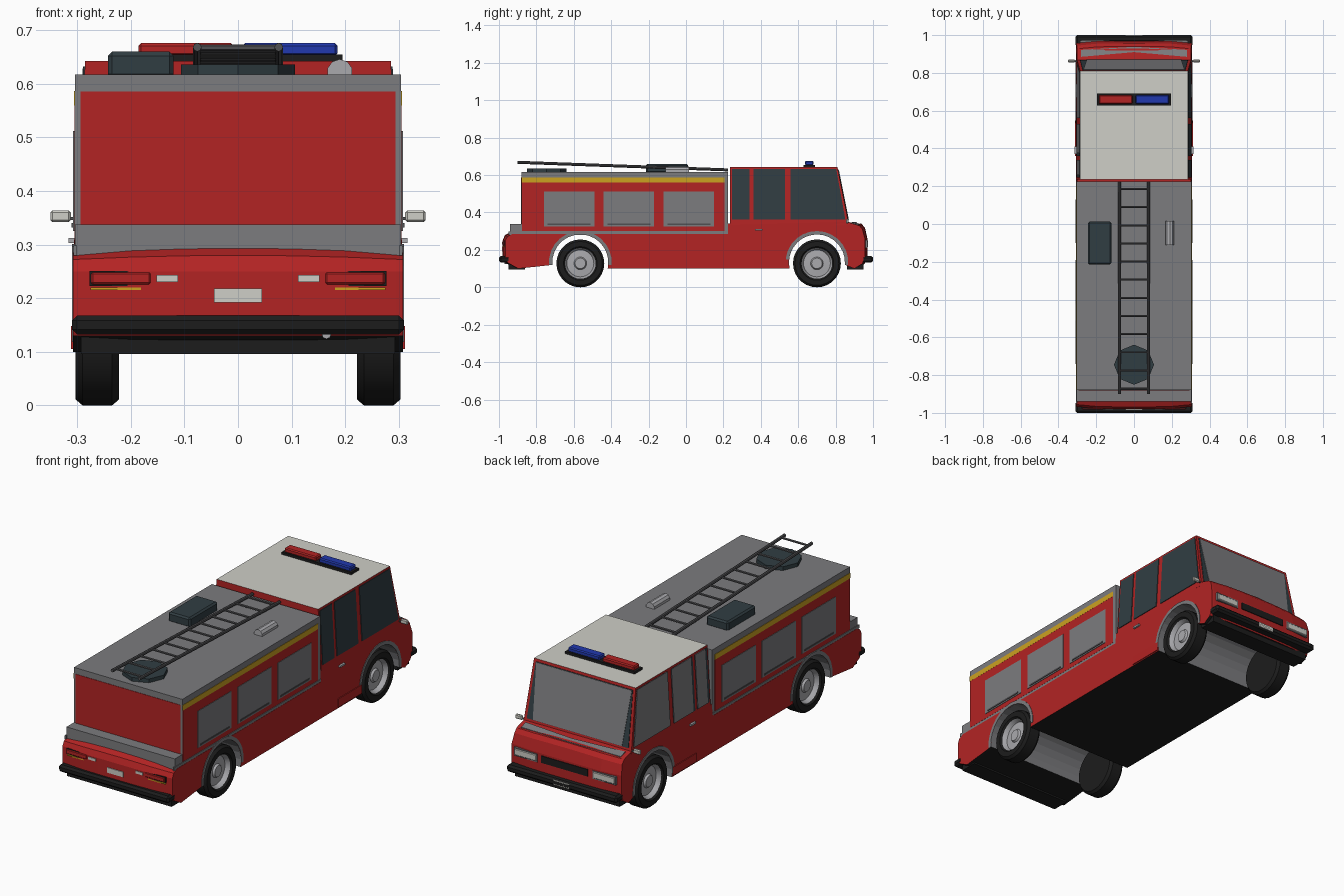
import bpy, bmesh, math
from mathutils import Vector, Matrix

cube = bpy.data.objects.get("Cube")
if cube:
    bpy.data.objects.remove(cube, do_unlink=True)


def material(name, *rgb):
    m = bpy.data.materials.new(name)
    m.use_nodes = True
    m.diffuse_color = (*rgb, 1)
    m.node_tree.nodes["Principled BSDF"].inputs["Base Color"].default_value = (*rgb, 1)
    return m


RED = material("red paint", 0.45, 0.017, 0.017)
GRAY = material("gray metal", 0.2, 0.2, 0.21)
WHITE = material("off white", 0.62, 0.62, 0.57)
GLASS = material("dark glass", 0.03, 0.047, 0.055)
BLACK = material("black rubber", 0.012, 0.012, 0.012)
YELLOW = material("yellow stripe", 0.6, 0.36, 0.015)
BLUE = material("blue lamp", 0.015, 0.04, 0.42)
SILVER = material("silver", 0.4, 0.4, 0.42)
STEEL = material("dark steel", 0.08, 0.08, 0.085)


def finish(name, bm, *mats, bevel=0, smooth=False):
    bmesh.ops.recalc_face_normals(bm, faces=bm.faces)
    if bevel:
        bmesh.ops.bevel(bm, geom=bm.edges[:], offset=bevel, segments=1, affect='EDGES')
    me = bpy.data.meshes.new(name)
    bm.to_mesh(me)
    bm.free()
    for m in mats:
        me.materials.append(m)
    ob = bpy.data.objects.new(name, me)
    bpy.context.collection.objects.link(ob)
    if smooth:
        bpy.ops.object.select_all(action='DESELECT')
        ob.select_set(True)
        bpy.context.view_layer.objects.active = ob
        bpy.ops.object.shade_smooth_by_angle(angle=math.radians(35))
    return ob


def box(name, mat, x, y, z, bevel=0):
    bm = bmesh.new()
    size = [b - a for a, b in (x, y, z)]
    mid = [(a + b) / 2 for a, b in (x, y, z)]
    bmesh.ops.create_cube(bm, size=1, matrix=Matrix.Translation(mid) @ Matrix.Diagonal((*size, 1)))
    return finish(name, bm, mat, bevel=bevel)


def rod(name, mat, a, b, r, sides=8):
    a, b = Vector(a), Vector(b)
    bm = bmesh.new()
    turn = (b - a).to_track_quat('Z', 'Y').to_matrix().to_4x4()
    bmesh.ops.create_cone(bm, cap_ends=True, segments=sides, radius1=r, radius2=r,
                          depth=(b - a).length, matrix=Matrix.Translation((a + b) / 2) @ turn)
    return finish(name, bm, mat)


def loft(bm, loops):
    """Bridge matching closed point loops and cap both ends."""
    rings = [[bm.verts.new(p) for p in loop] for loop in loops]
    n = len(rings[0])
    for r0, r1 in zip(rings, rings[1:]):
        for i in range(n):
            bm.faces.new((r0[i], r0[(i + 1) % n], r1[(i + 1) % n], r1[i]))
    bm.faces.new(rings[0])
    bm.faces.new(rings[-1])


def plate(name, mat, pts, place, d0=-0.004, d1=0.003):
    """Thin panel: 2D outline placed on a surface, from depth d0 to d1."""
    bm = bmesh.new()
    loft(bm, [[place(a, b, d) for a, b in pts] for d in (d0, d1)])
    return finish(name, bm, mat)


def rect(a0, a1, b0, b1):
    return [(a0, b0), (a1, b0), (a1, b1), (a0, b1)]


def cab_side(s):
    return lambda y, z, d: (s * (0.303 - (z - 0.34) * 0.06 + d), y, z)


def flat_side(s, x):
    return lambda y, z, d: (s * (x + d), y, z)


def windshield_face(x, z, d):
    return (x, 0.87 - (z - 0.34) * 0.2 + d, z)


# Lower body: side outline with wheel arches, lofted across the width
AXLES, AXLE_Z, ARCH = (-0.565, 0.70), 0.133, 0.15


def arc(cy, r, start, stop, n=14):
    angles = [math.radians(start + (stop - start) * i / n) for i in range(n + 1)]
    return [(cy + r * math.cos(t), AXLE_Z + r * math.sin(t)) for t in angles]


outline = [(-0.91, 0.1), (-0.965, 0.13), (-0.98, 0.16), (-0.98, 0.25), (-0.968, 0.272), (-0.94, 0.285),
           (0.225, 0.285), (0.225, 0.342), (0.86, 0.35), (0.94, 0.33), (0.957, 0.31), (0.97, 0.26),
           (0.97, 0.16), (0.955, 0.125), (0.9, 0.1)]
outline += arc(AXLES[1], ARCH, -5, 193) + arc(AXLES[0], ARCH, -13, 185)


def body_point(x, y, z):
    edge = (x / 0.31) ** 2
    if abs(y) > 0.9:
        y -= math.copysign(0.014 * edge * edge, y)
        if z > 0.26:
            z += 0.008 * (1 - edge)
    return (x * (0.98 if z > 0.3 else 1), y, z)


bm = bmesh.new()
stations = (-0.308, -0.295, -0.2, -0.1, 0, 0.1, 0.2, 0.295, 0.308)
loft(bm, [[body_point(x, y, z) for y, z in outline] for x in stations])
bmesh.ops.recalc_face_normals(bm, faces=bm.faces)
for f in bm.faces:
    c = f.calc_center_median()
    in_arch = any(math.hypot(c.y - a, c.z - AXLE_Z) < ARCH + 0.002 for a in AXLES)
    if abs(f.normal.x) < 0.9:
        if in_arch:
            f.material_index = 1
        elif f.normal.z < -0.8:
            f.material_index = 2
finish("lower_body", bm, RED, GRAY, BLACK)

# Cab with off white roof
bm = bmesh.new()
loft(bm, [[(-w, 0.235, z), (w, 0.235, z), (w, y, z), (-w, y, z)]
          for w, y, z in ((0.303, 0.872, 0.33), (0.285, 0.81, 0.643))])
for f in bm.faces:
    f.material_index = int(f.calc_center_median().z > 0.64)
finish("cab", bm, RED, WHITE)

# Windshield, cowl and grille
plate("windshield_surround", GLASS, [(-0.285, 0.36), (0.285, 0.36), (0.272, 0.63), (-0.272, 0.63)], windshield_face)
plate("windshield", GRAY, [(-0.25, 0.362), (0.25, 0.362), (0.268, 0.628), (-0.268, 0.628)], windshield_face, d1=0.005)
plate("cowl", GRAY, [(-0.285, 0.885), (0, 0.91), (0.285, 0.885), (0.285, 0.932), (0, 0.938), (-0.285, 0.932)],
      lambda x, y, d: body_point(x, y, 0.35 - (y - 0.86) * 0.25 + d), d1=0.004)
box("grille", BLACK, (-0.13, 0.13), (0.95, 0.974), (0.215, 0.25))

# Box body with red panels, stripe and rear shelf
box("equipment_box", GRAY, (-0.304, 0.304), (-0.88, 0.225), (0.28, 0.617))
box("rear_shelf", GRAY, (-0.304, 0.304), (-0.94, -0.87), (0.27, 0.338))
plate("rear_panel", RED, rect(-0.294, 0.294, 0.338, 0.586), lambda x, z, d: (x, -0.88 - d, z), d1=0.002)

WINDOWS = ([(0.245, 0.362), (0.34, 0.362), (0.34, 0.632), (0.245, 0.632)],
           [(0.36, 0.362), (0.53, 0.362), (0.53, 0.632), (0.36, 0.632)],
           [(0.56, 0.362), (0.852, 0.362), (0.803, 0.632), (0.56, 0.632)])

for side, s in (("left", 1), ("right", -1)):
    wall = flat_side(s, 0.304)
    plate(side + "_panel", RED, rect(-0.878, 0.205, 0.3, 0.56), wall, d1=0.0015)
    plate(side + "_stripe", YELLOW, rect(-0.88, 0.205, 0.56, 0.587), wall, d1=0.002)
    plate(side + "_base_trim", GRAY, rect(-0.95, 0.225, 0.28, 0.298), wall, d1=0.003)
    for i, y in enumerate((-0.76, -0.44, -0.12)):
        plate(f"{side}_shutter_{i}", GRAY, rect(y, y + 0.27, 0.325, 0.512), wall, d1=0.004)
        plate(f"{side}_shutter_bar_{i}", STEEL, rect(y + 0.02, y + 0.25, 0.332, 0.34), wall, d1=0.007)
    for i, pts in enumerate(WINDOWS):
        plate(f"{side}_window_{i}", GLASS, pts, cab_side(s))
        if s < 0:
            gap = 0.015 if i < 2 else 0
            pane = [(y + (gap if j in (0, 3) else 0), z) for j, (y, z) in enumerate(pts)]
            plate(f"{side}_pane_{i}", GRAY, pane, cab_side(s), d1=0.004)
    for i, a in enumerate(AXLES):
        ring = arc(a, 0.168, -5, 185) + arc(a, ARCH, 185, -5)
        plate(f"{side}_arch_trim_{i}", GRAY, ring, flat_side(s, 0.308), d1=0.002)
    plate(side + "_step", RED, rect(0.36, 0.548, 0.105, 0.148), flat_side(s, 0.308), d1=0.004)
    xs = lambda a, b: sorted((s * a, s * b))
    box(side + "_door_handle", SILVER, xs(0.305, 0.316), (0.37, 0.41), (0.303, 0.312))
    box(side + "_mirror", WHITE, xs(0.312, 0.35), (0.855, 0.87), (0.342, 0.364), bevel=0.004)
    box(side + "_mirror_arm", STEEL, xs(0.295, 0.315), (0.858, 0.866), (0.346, 0.352))
    # Lamps front and rear
    box(side + "_headlight_frame", GRAY, xs(0.155, 0.285), (0.94, 0.971), (0.21, 0.252))
    box(side + "_headlight", WHITE, xs(0.16, 0.28), (0.94, 0.974), (0.215, 0.247), bevel=0.003)
    box(side + "_tail_light_rim", BLACK, xs(0.16, 0.277), (-0.977, -0.95), (0.223, 0.251))
    box(side + "_tail_light", RED, xs(0.163, 0.274), (-0.982, -0.95), (0.226, 0.248), bevel=0.003)
    box(side + "_tail_reflector", YELLOW, xs(0.16, 0.275), (-0.978, -0.95), (0.215, 0.22))
    box(side + "_reverse_lamp", WHITE, xs(0.112, 0.152), (-0.983, -0.95), (0.23, 0.243))

# Bumpers, underside and number plates
for end, s in (("front", 1), ("rear", -1)):
    ys = lambda a, b: sorted((s * a, s * b))
    box(end + "_bumper", BLACK, (-0.31, 0.31), ys(0.94, 1.0), (0.132, 0.168), bevel=0.01)
    box(end + "_valance", BLACK, (-0.293, 0.293), ys(0.86, 0.95), (0.096, 0.135))
box("rear_number_plate", WHITE, (-0.045, 0.045), (-0.984, -0.96), (0.192, 0.218))
box("front_number_plate", WHITE, (-0.045, 0.045), (0.99, 1.0), (0.138, 0.162))
rod("exhaust", SILVER, (0.165, -0.97, 0.133), (0.165, -0.8, 0.133), 0.009)

# Wheels: lathed tyre, rim and hub
TYRE = [(0.0, 0.285), (0.028, 0.285), (0.034, 0.275), (0.072, 0.272), (0.082, 0.294),
        (0.09, 0.303), (0.117, 0.303), (0.128, 0.29), (0.128, 0.235), (0.117, 0.222), (0.0, 0.222)]
for i, a in enumerate(AXLES):
    for side, s in (("left", 1), ("right", -1)):
        bm = bmesh.new()
        verts = [bm.verts.new((s * x, a, 0.128 + r)) for r, x in TYRE]
        edges = [bm.edges.new(p) for p in zip(verts, verts[1:])]
        bmesh.ops.spin(bm, geom=verts + edges, cent=(0, a, 0.128), axis=(1, 0, 0),
                       angle=math.tau, steps=28, use_merge=True)
        bmesh.ops.remove_doubles(bm, verts=bm.verts, dist=1e-4)
        for f in bm.faces:
            c = f.calc_center_median()
            r = math.hypot(c.y - a, c.z - 0.128)
            f.material_index = 1 if r < 0.083 and abs(c.x) > 0.25 else 0
        finish(f"{side}_wheel_{i}", bm, BLACK, SILVER, smooth=True)

# Roof fittings
rod("round_hatch", GLASS, (0, -0.745, 0.61), (0, -0.745, 0.636), 0.106, sides=8)
box("roof_hatch", GLASS, (-0.243, -0.12), (-0.215, 0.012), (0.61, 0.66), bevel=0.008)
rod("roof_canister", SILVER, (0.19, -0.11, 0.622), (0.19, 0.015, 0.622), 0.024, sides=10)

# Light bar
box("light_bar_base", BLACK, (-0.195, 0.195), (0.628, 0.69), (0.64, 0.655))
for name, mat, x0 in (("red_beacon", RED, -0.186), ("blue_beacon", BLUE, 0.008)):
    box(name, mat, (x0, x0 + 0.178), (0.636, 0.682), (0.652, 0.676), bevel=0.005)


# Ladder, rising towards the rear
def ladder_z(y):
    return 0.628 - (y - 0.22) * 0.036


for s in (-1, 1):
    rod("ladder_rail", STEEL, (s * 0.076, -0.9, ladder_z(-0.9)), (s * 0.076, 0.225, ladder_z(0.225)), 0.008)
for i in range(12):
    y = 0.185 - i * 0.096
    rod(f"ladder_rung_{i}", STEEL, (-0.076, y, ladder_z(y)), (0.076, y, ladder_z(y)), 0.006, sides=6)
